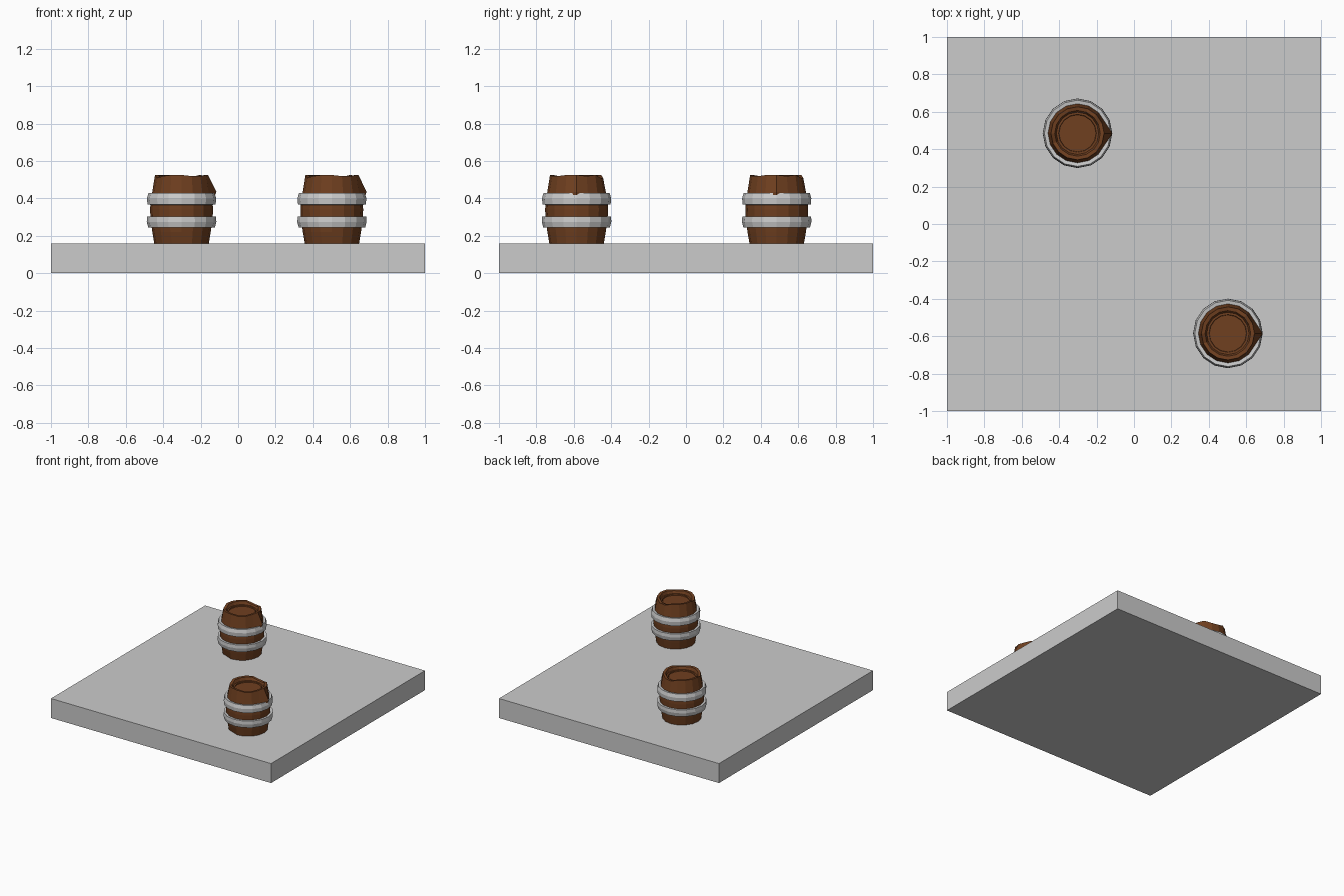
import bpy, bmesh, random
from math import sin, cos, pi

if "Cube" in bpy.data.objects:
    bpy.data.objects.remove(bpy.data.objects["Cube"])

SIDES = 16

wood = bpy.data.materials.new("wood")
wood.diffuse_color = (0.16, 0.05, 0.014, 1)
wood.use_nodes = True
wood.node_tree.nodes["Principled BSDF"].inputs["Base Color"].default_value = wood.diffuse_color


def lathe(name, profile, centre, closed=False, mat=None, jag=None):
    """Spin (radius, z) points around z; jag(i, k) offsets a vertex as (dr, dz)."""
    bm = bmesh.new()
    rings = []
    for k, (r, z) in enumerate(profile):
        ring = []
        for i in range(SIDES):
            a = 2 * pi * i / SIDES
            dr, dz = jag(i, k) if jag else (0, 0)
            ring.append(bm.verts.new(((r + dr) * cos(a), (r + dr) * sin(a), z + dz)))
        rings.append(ring)
    n = len(rings)
    for k in range(n if closed else n - 1):
        a, b = rings[k], rings[(k + 1) % n]
        for i in range(SIDES):
            j = (i + 1) % SIDES
            bm.faces.new((a[i], a[j], b[j], b[i]))
    if not closed:
        bm.faces.new(rings[0][::-1])
        bm.faces.new(rings[-1])
    bmesh.ops.recalc_face_normals(bm, faces=bm.faces)
    mesh = bpy.data.meshes.new(name)
    bm.to_mesh(mesh)
    bm.free()
    ob = bpy.data.objects.new(name, mesh)
    ob.location = (*centre, 0)
    if mat:
        mesh.materials.append(mat)
    bpy.context.collection.objects.link(ob)
    return ob


# Uneven stave ends, identical on both barrels
random.seed(4)
chips = [random.choice((0, 0, -0.006, -0.016)) for _ in range(SIDES)]


def stave_jag(i, k):
    if k in (6, 7):                      # chipped top rim
        return (0, chips[i])
    if k == 5 and i == 0:                # splinter poking through the upper hoop
        return (0.028, 0.01)
    if k == 0 and i == 11:               # chip at the foot
        return (-0.012, 0)
    return (0, 0)


# Stone slab
bpy.ops.mesh.primitive_cube_add(size=1, location=(0, 0, 0.08))
slab = bpy.context.object
slab.name = "slab"
slab.scale = (2, 2, 0.16)

barrel_profile = [(0.145, 0.155), (0.156, 0.22), (0.166, 0.29), (0.168, 0.34),
                  (0.166, 0.38), (0.158, 0.425), (0.142, 0.525),
                  (0.122, 0.523), (0.113, 0.498), (0.101, 0.498), (0.099, 0.49)]
upper_hoop = [(0.162, 0.365), (0.182, 0.368), (0.185, 0.40), (0.177, 0.428), (0.157, 0.425)]
lower_hoop = [(0.158, 0.247), (0.178, 0.244), (0.186, 0.275), (0.184, 0.302), (0.164, 0.302)]

# Two barrels with metal hoops
for n, centre in enumerate([(-0.302, 0.485), (0.502, -0.585)], 1):
    lathe(f"barrel_{n}", barrel_profile, centre, mat=wood, jag=stave_jag)
    lathe(f"upper_hoop_{n}", upper_hoop, centre, closed=True)
    lathe(f"lower_hoop_{n}", lower_hoop, centre, closed=True)
